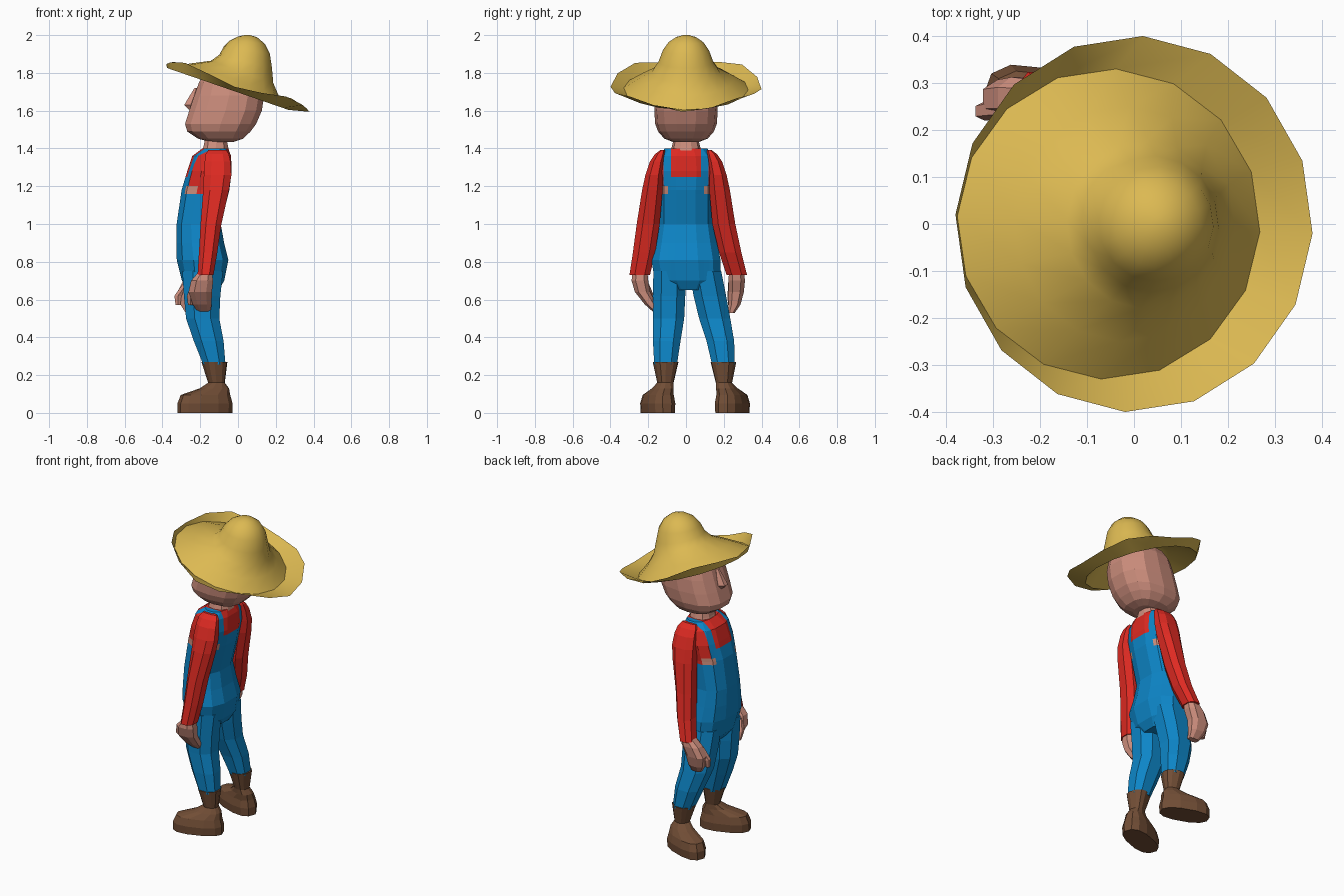
import bpy, bmesh, math


def material(name, rgb):
    m = bpy.data.materials.new(name)
    lin = [((c / 255 + 0.055) / 1.055) ** 2.4 for c in rgb]
    m.diffuse_color = (*lin, 1)
    return m


RED = material("red cloth", (222, 42, 34))
BLUE = material("blue denim", (13, 134, 200))
SKIN = material("skin", (205, 142, 125))
BROWN = material("brown leather", (114, 78, 54))
STRAW = material("straw", (220, 185, 82))


def spow(v, p):
    return math.copysign(abs(v) ** (2 / p), v)


def finish(bm, name, mats, smooth=False):
    me = bpy.data.meshes.new(name)
    for f in bm.faces:
        f.smooth = smooth
    bm.to_mesh(me)
    bm.free()
    for m in mats:
        me.materials.append(m)
    ob = bpy.data.objects.new(name, me)
    bpy.context.collection.objects.link(ob)
    return ob


def skin_rings(rings, caps=(True, True), sharp=()):
    """Join lists of points into a tube of quads."""
    bm = bmesh.new()
    vs = [[bm.verts.new(p) for p in r] for r in rings]
    n = len(vs[0])
    for a, b in zip(vs, vs[1:]):
        for j in range(n):
            k = (j + 1) % n
            bm.faces.new((a[j], a[k], b[k], b[j]))
    if caps[0]:
        bm.faces.new(vs[0][::-1])
    if caps[1]:
        bm.faces.new(vs[-1])
    for i in sharp:
        for j in range(n):
            bm.edges.get((vs[i][j], vs[i][(j + 1) % n])).smooth = False
    return bm


def loft(rings, n=10, p=2.4, yaw=0.0):
    """Stack of horizontal rounded rings (x, y, z, rx, ry), bottom to top."""
    c, s = math.cos(yaw), math.sin(yaw)
    out = []
    for x, y, z, rx, ry in rings:
        ring = []
        for i in range(n):
            a = 2 * math.pi * (i + 0.5) / n
            u, v = rx * spow(math.cos(a), p), ry * spow(math.sin(a), p)
            ring.append((x + u * c - v * s, y + u * s + v * c, z))
        out.append(ring)
    return skin_rings(out)


def span(rows):
    """(z, xmin, xmax, yc, half width) to loft rings."""
    return [((a + b) / 2, y, z, (b - a) / 2, h) for z, a, b, y, h in rows]


# Torso: dungarees with bib and straps over a red shirt
bm = loft(span([
    (0.65, -0.26, -0.10, 0.015, 0.11),
    (0.70, -0.30, -0.07, 0.01, 0.18),
    (0.81, -0.328, -0.047, 0.0, 0.188),
    (0.90, -0.33, -0.07, 0.0, 0.17),
    (1.00, -0.328, -0.088, 0.0, 0.152),
    (1.18, -0.302, -0.042, 0.0, 0.152),
    (1.28, -0.272, -0.030, 0.0, 0.165),
    (1.36, -0.245, -0.034, 0.0, 0.15),
    (1.40, -0.19, -0.05, 0.0, 0.115)]), n=12, p=2.5)
cuts = [((0, 0, z), (0, 0, 1)) for z in (1.16, 1.20, 1.25)]
cuts += [((0, s * y, 0), (0, 1, 0)) for y in (0.08, 0.095, 0.12) for s in (-1, 1)]
for co, no in cuts:
    bmesh.ops.bisect_plane(bm, geom=bm.verts[:] + bm.edges[:] + bm.faces[:],
                           plane_co=co, plane_no=no)
for f in bm.faces:
    c = f.calc_center_median()
    w = abs(c.y)
    if 1.16 < c.z < 1.20 and w > 0.095 and abs(f.normal.x) > 0.3:
        f.material_index = 2
    elif c.z < 1.16 or (c.z < 1.25 and w < 0.12) or 0.08 < w < 0.12:
        f.material_index = 0
    else:
        f.material_index = 1
finish(bm, "torso", [BLUE, RED, SKIN])

# Limbs: rows are (z, x, rx, side offset, shift, ry)
leg = [(0.255, -0.125, 0.063, 0.153, 0.045, 0.064),
       (0.38, -0.155, 0.084, 0.142, 0.04, 0.078),
       (0.50, -0.187, 0.094, 0.122, 0.03, 0.088),
       (0.62, -0.19, 0.103, 0.108, 0.018, 0.092),
       (0.75, -0.187, 0.115, 0.095, 0.007, 0.09)]
boot = [(0.0, -0.175, 0.15, 0.1975, 0.048, 0.072),
        (0.05, -0.175, 0.15, 0.1975, 0.048, 0.076),
        (0.095, -0.172, 0.135, 0.195, 0.048, 0.066),
        (0.13, -0.125, 0.078, 0.17, 0.047, 0.052),
        (0.16, -0.114, 0.043, 0.155, 0.046, 0.042),
        (0.27, -0.125, 0.067, 0.153, 0.045, 0.066)]
arm = [(0.73, -0.172, 0.045, 0.257, 0.012, 0.058),
       (0.85, -0.158, 0.052, 0.228, 0.006, 0.063),
       (1.00, -0.143, 0.059, 0.200, 0.0, 0.065),
       (1.18, -0.116, 0.073, 0.178, 0.0, 0.058),
       (1.26, -0.108, 0.078, 0.168, 0.0, 0.05),
       (1.33, -0.108, 0.073, 0.152, 0.0, 0.042),
       (1.37, -0.11, 0.066, 0.136, 0.0, 0.03),
       (1.392, -0.11, 0.05, 0.123, 0.0, 0.012)]
hand = [(0.53, -0.178, 0.035, 0.195, 0.045, 0.02),
        (0.575, -0.190, 0.053, 0.222, 0.035, 0.034),
        (0.64, -0.200, 0.066, 0.248, 0.018, 0.043),
        (0.70, -0.190, 0.062, 0.256, 0.012, 0.047),
        (0.745, -0.174, 0.038, 0.256, 0.012, 0.042)]
thumb = [(0.57, -0.252, 0.014, 0.205, 0.03, 0.013),
         (0.62, -0.252, 0.021, 0.215, 0.025, 0.02),
         (0.69, -0.222, 0.024, 0.235, 0.012, 0.024)]


def limb(name, rows, s, mat, n, p=2.4, yaw=0.0, swing=False):
    rings = []
    for z, x, rx, a, b, ry in rows:
        # the arm on the +y side swings slightly forward
        fwd = 0.066 * min(1, max(0, (1.0 - z) / 0.38)) ** 2 if swing and s > 0 else 0
        rings.append((x - fwd, s * a + b, z, rx, ry))
    finish(loft(rings, n, p, yaw), name, [mat])


for side, s in (("left", -1), ("right", 1)):
    limb(side + "_trouser_leg", leg, s, BLUE, 8)
    limb(side + "_boot", boot, s, BROWN, 12, 2.5, -0.35 * s)
    limb(side + "_sleeve", arm, s, RED, 8, swing=True)
    limb(side + "_hand", hand, s, SKIN, 8, 2.6, swing=True)
    limb(side + "_thumb", thumb, s, SKIN, 6, swing=True)

# Neck, head and nose
finish(loft(span([(1.37, -0.20, -0.04, 0, 0.085),
                  (1.41, -0.185, -0.05, 0, 0.075),
                  (1.46, -0.175, -0.06, 0, 0.062)]), 10), "neck", [SKIN])
finish(loft(span([(1.435, -0.15, -0.02, 0, 0.07),
                  (1.452, -0.215, 0.03, 0, 0.115),
                  (1.49, -0.272, 0.07, 0, 0.148),
                  (1.53, -0.284, 0.10, 0, 0.163),
                  (1.60, -0.262, 0.13, 0, 0.168),
                  (1.68, -0.235, 0.142, 0, 0.166),
                  (1.75, -0.210, 0.13, 0, 0.155),
                  (1.80, -0.175, 0.09, 0, 0.125),
                  (1.835, -0.12, 0.06, 0, 0.08)]), 14, 2.6), "head", [SKIN])
finish(loft([(-0.245, 0, 1.605, 0.018, 0.02), (-0.25, 0, 1.63, 0.04, 0.033),
             (-0.235, 0, 1.67, 0.03, 0.024), (-0.22, 0, 1.72, 0.012, 0.012)],
            6, 2.0), "nose", [SKIN])

# Hat: tilted brim, a crisp fold with an upturned rim, round crown
N = 16
hat = [(0.0, 1.72, 0.38, 0.40, -0.333, 0.04),
       (-0.054, 1.715, 0.322, 0.33, -0.345, 0.0),
       (-0.02, 1.765, 0.235, 0.25, -0.36, 0.0),
       (0.022, 1.805, 0.165, 0.18, -0.36, 0.0),
       (0.04, 1.86, 0.14, 0.145, -0.25, 0.0),
       (0.047, 1.92, 0.122, 0.122, -0.16, 0.0),
       (0.05, 1.963, 0.092, 0.092, -0.1, 0.0),
       (0.05, 1.99, 0.052, 0.052, -0.04, 0.0),
       (0.05, 2.0, 0.015, 0.015, 0.0, 0.0)]
rings = []
for cx, cz, rx, ry, slope, curl in hat:
    ring = []
    for i in range(N):
        a = 2 * math.pi * i / N - 0.05
        u = rx * math.cos(a)
        ring.append((cx + u, ry * math.sin(a),
                     cz + slope * u + curl * math.sin(2 * a) ** 2))
    rings.append(ring)
finish(skin_rings(rings, (False, True), sharp=(1,)), "hat", [STRAW], smooth=True)
